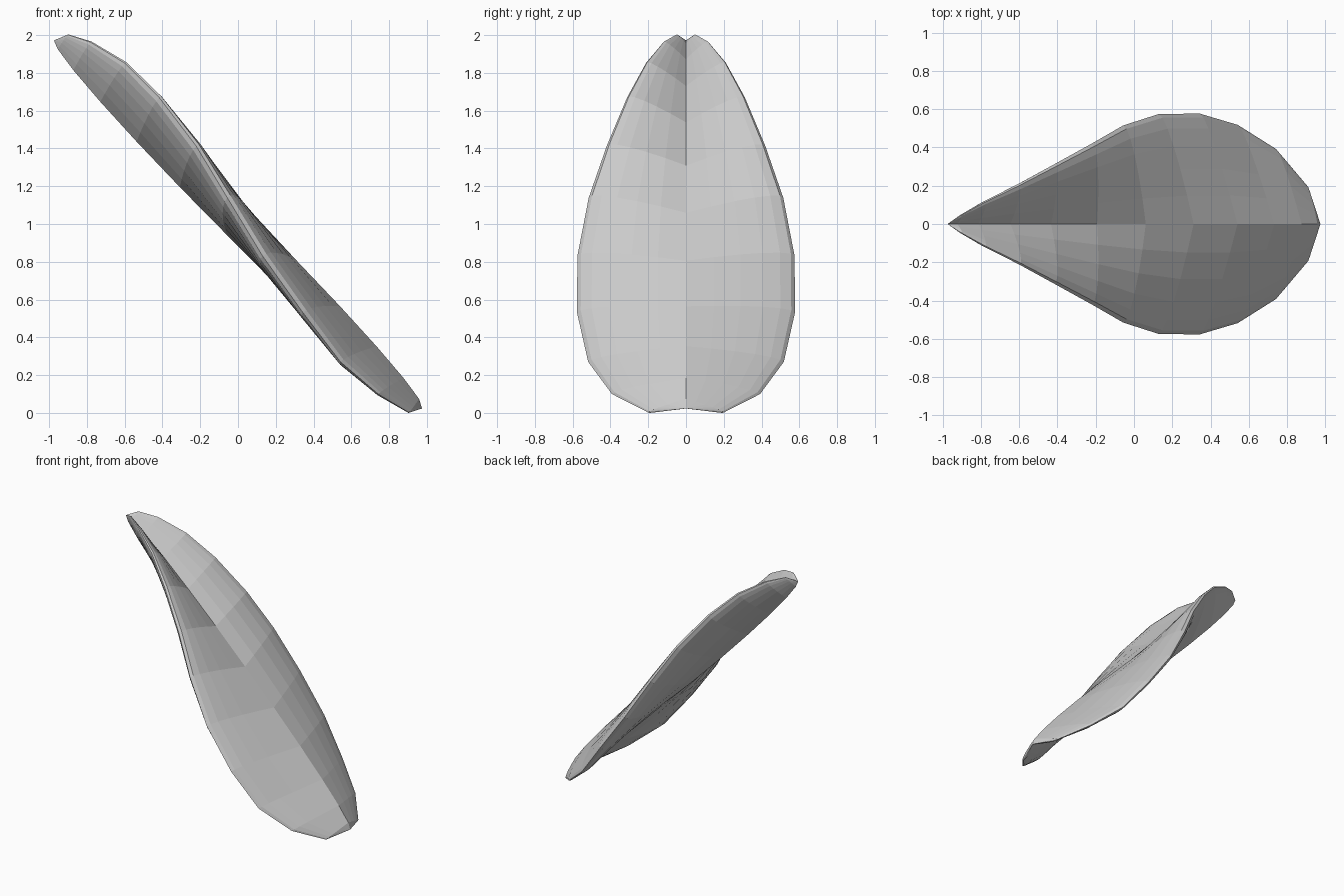
import bpy, bmesh, math

if "Cube" in bpy.data.objects:
    bpy.data.objects.remove(bpy.data.objects["Cube"])

# Rim of the leaf, tip to tip: (distance along slanted axis, half width, height off axis plane)
RIM = [
    (-1.347, 0.050,  0.070),
    (-1.234, 0.120,  0.127),
    (-1.028, 0.212,  0.177),
    (-0.770, 0.312,  0.177),
    (-0.450, 0.420,  0.134),
    (-0.140, 0.515,  0.057),
    ( 0.210, 0.575, -0.029),
    ( 0.573, 0.577, -0.090),
    ( 0.898, 0.518, -0.134),
    ( 1.160, 0.392, -0.113),
    ( 1.344, 0.200, -0.067),
]
HALF_LENGTH, HALF_THICK, SEGMENTS = 1.378, 0.084, 24
R = math.sqrt(0.5)


def place(u, y, n):
    """Leaf axis slants 45 degrees down towards +x."""
    return (R * (u + n), y, 1 + R * (n - u))


bm = bmesh.new()

# Flattened ball body: each ring is a thin ellipse folded along the midrib
rings = []
for i, (rim_u, width, rim_n) in enumerate(RIM, 1):
    theta = math.pi * i / (len(RIM) + 1)
    mid_u = -HALF_LENGTH * math.cos(theta)
    thick = HALF_THICK * math.sin(theta)
    ring = []
    for k in range(SEGMENTS):
        phi = 2 * math.pi * k / SEGMENTS
        v = abs(math.cos(phi))
        ring.append(bm.verts.new(place(mid_u + (rim_u - mid_u) * v,
                                       width * math.cos(phi),
                                       rim_n * v + thick * math.sin(phi))))
    rings.append(ring)

# Tips and skin
tip = bm.verts.new(place(-HALF_LENGTH, 0, -0.003))
base = bm.verts.new(place(HALF_LENGTH, 0, -0.003))
for k in range(SEGMENTS):
    m = (k + 1) % SEGMENTS
    bm.faces.new((tip, rings[0][k], rings[0][m]))
    bm.faces.new((base, rings[-1][m], rings[-1][k]))
    for a, b in zip(rings, rings[1:]):
        bm.faces.new((a[k], b[k], b[m], a[m]))
bmesh.ops.recalc_face_normals(bm, faces=bm.faces)

# Rest on the ground and centre along x
xs = [v.co.x for v in bm.verts]
zs = [v.co.z for v in bm.verts]
bmesh.ops.translate(bm, verts=bm.verts,
                    vec=(-(min(xs) + max(xs)) / 2, 0, -min(zs)))

mesh = bpy.data.meshes.new("leaf")
bm.to_mesh(mesh)
bm.free()
bpy.context.collection.objects.link(bpy.data.objects.new("leaf", mesh))
